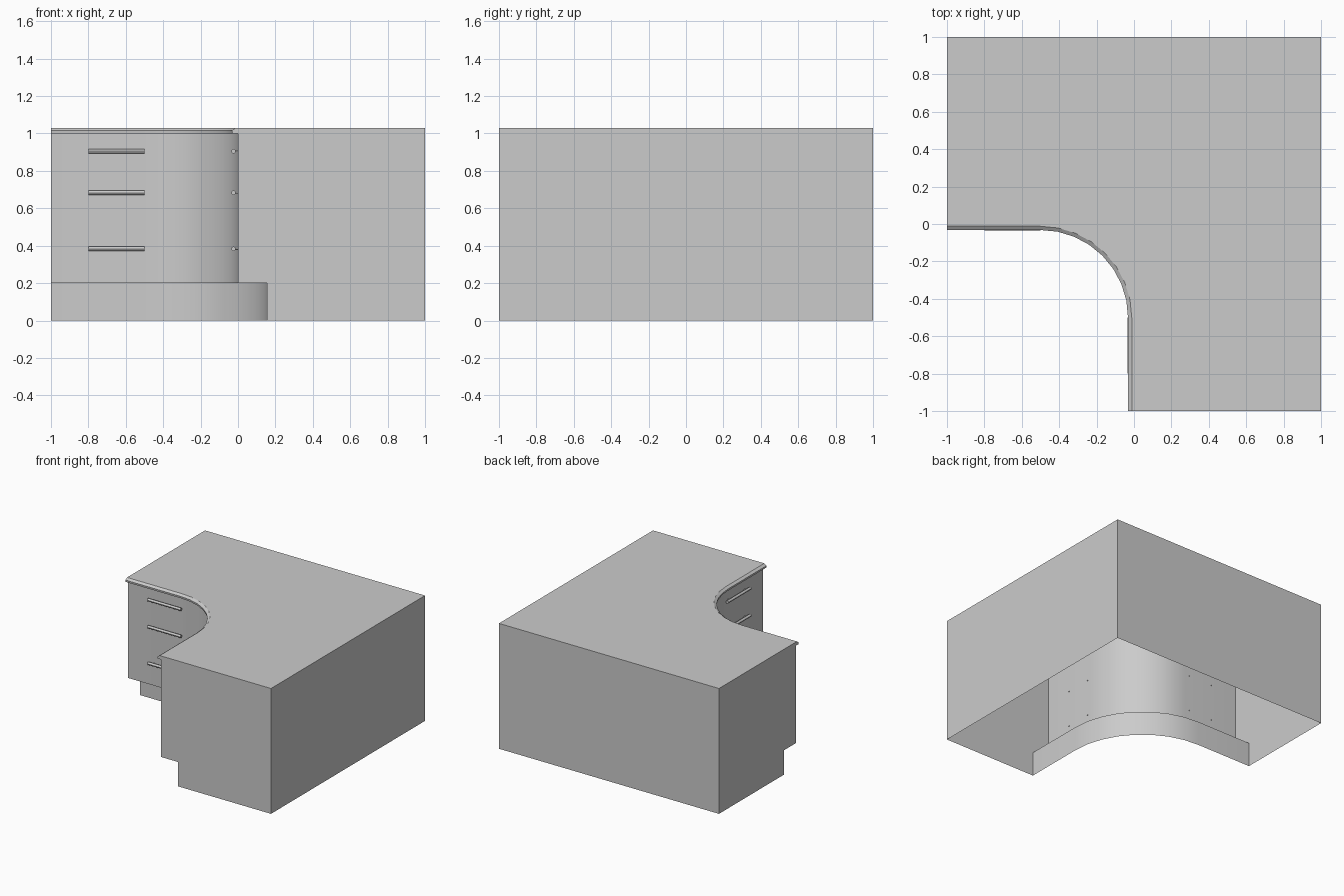
import bpy, math

if "Cube" in bpy.data.objects:
    bpy.data.objects.remove(bpy.data.objects["Cube"])

H = 1.03            # worktop height
# front cross-section: (set-back from the cabinet face, height)
PROFILE = [(0.155, 0), (0.155, 0.2), (0, 0.2), (0, 1.0),
           (-0.03, 1.0), (-0.032, 1.016), (-0.012, H)]


def front_path(d, steps=8):
    """Concave corner outline, offset inward by d."""
    r = 0.5 + d
    arc = [(-0.5 + r * math.sin(a), -0.5 + r * math.cos(a))
           for a in (i * math.pi / 2 / steps for i in range(steps + 1))]
    return [(-1, d)] + arc + [(d, -1)]


def mesh_object(name, verts, faces, smooth=False):
    me = bpy.data.meshes.new(name)
    me.from_pydata(verts, [], faces)
    ob = bpy.data.objects.new(name, me)
    bpy.context.collection.objects.link(ob)
    if smooth:
        smooth_object(ob)
    return ob


def smooth_object(ob):
    bpy.ops.object.select_all(action='DESELECT')
    ob.select_set(True)
    bpy.context.view_layer.objects.active = ob
    bpy.ops.object.shade_smooth_by_angle(angle=math.radians(30))


def panel(name, pts):
    return mesh_object(name, pts, [list(range(len(pts)))])


# plinth, toe recess, curved face and worktop nosing in one sweep
rows = [[(x, y, z) for x, y in front_path(d)] for d, z in PROFILE]
n = len(rows[0])
faces = [(j * n + i, j * n + i + 1, (j + 1) * n + i + 1, (j + 1) * n + i)
         for j in range(len(rows) - 1) for i in range(n - 1)]
mesh_object("curved_front", [v for r in rows for v in r], faces, smooth=True)

# worktop surface
panel("worktop", rows[-1] + [(1, -1, H), (1, 1, H), (-1, 1, H)])

# stepped end panels
section = PROFILE + [(1, H), (1, 0)]
panel("left_end_panel", [(-1, d, z) for d, z in section])
panel("front_end_panel", [(d, -1, z) for d, z in reversed(section)])

# back and right walls
panel("back_panel", [(1, 1, 0), (-1, 1, 0), (-1, 1, H), (1, 1, H)])
panel("right_panel", [(1, -1, 0), (1, 1, 0), (1, 1, H), (1, -1, H)])


def rod(name, radius, length, loc, axis):
    rot = (0, math.pi / 2, 0) if axis == 'x' else (math.pi / 2, 0, 0)
    bpy.ops.mesh.primitive_cylinder_add(vertices=12, radius=radius, depth=length,
                                        location=loc, rotation=rot)
    ob = bpy.context.object
    ob.name = name
    smooth_object(ob)


# bar handles on two posts, three per wing
for k, z in enumerate((0.905, 0.683, 0.383), 1):
    rod(f"left_handle_{k}", 0.012, 0.3, (-0.65, -0.024, z), 'x')
    rod(f"right_handle_{k}", 0.012, 0.3, (-0.024, -0.65, z), 'y')
    for s in (-0.76, -0.545):
        rod(f"left_handle_post_{k}", 0.005, 0.03, (s, -0.01, z), 'y')
        rod(f"right_handle_post_{k}", 0.005, 0.03, (-0.01, s, z), 'x')
